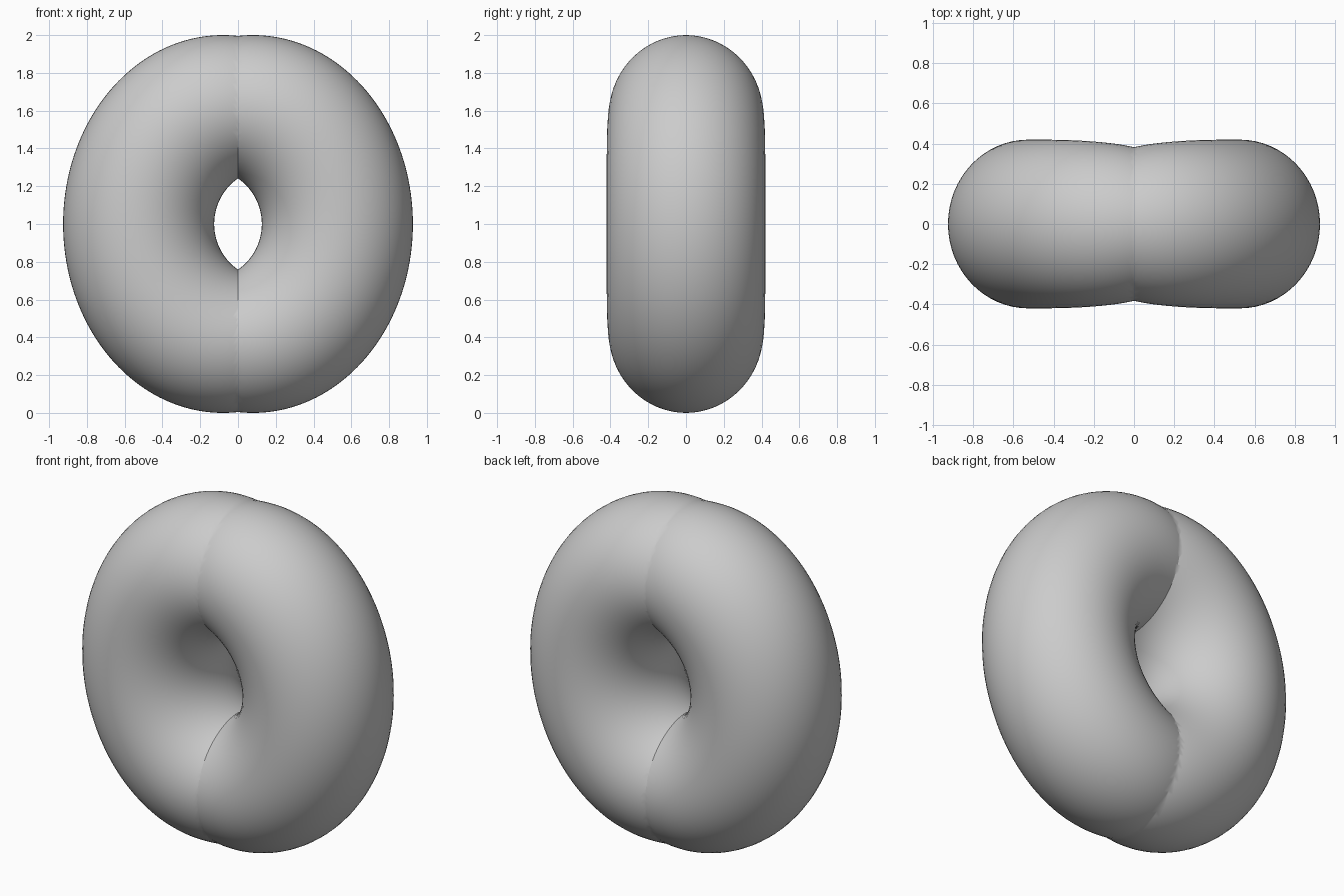
import bpy, bmesh
from math import sin, cos, pi, radians
from mathutils import Vector

if "Cube" in bpy.data.objects:
    bpy.data.objects.remove(bpy.data.objects["Cube"])

ARC, SIDES, SPAN = 112, 64, radians(110)


def section(bm, t):
    """Rounded tube section between the inner and outer outline at angle t."""
    outer = Vector((0.08 + 0.846 * cos(t), 0, 1 + sin(t)))
    inner = Vector((-0.168 + 0.294 * cos(t), 0, 1 + 0.294 * sin(t)))
    mid, half = (outer + inner) / 2, (outer - inner) / 2
    depth = 0.42 - 0.04 * (abs(t) / radians(86)) ** 5
    return [bm.verts.new(mid + half * cos(a) + Vector((0, depth * sin(a), 0)))
            for a in (2 * pi * k / SIDES for k in range(SIDES))]


# Right half: a bent tube that narrows towards its ends
bm = bmesh.new()
rings = [section(bm, SPAN * (2 * i / ARC - 1)) for i in range(ARC + 1)]
for r0, r1 in zip(rings, rings[1:]):
    for k in range(SIDES):
        n = (k + 1) % SIDES
        bm.faces.new((r0[k], r0[n], r1[n], r1[k]))

# Trim at the centre plane
bmesh.ops.bisect_plane(bm, geom=bm.verts[:] + bm.edges[:] + bm.faces[:], dist=1e-5,
                       plane_co=(0, 0, 0), plane_no=(1, 0, 0), clear_inner=True)

# Mirror to the left half and weld along the crease
copy = bmesh.ops.duplicate(bm, geom=bm.verts[:] + bm.edges[:] + bm.faces[:])["geom"]
for v in copy:
    if isinstance(v, bmesh.types.BMVert):
        v.co.x = -v.co.x
bmesh.ops.remove_doubles(bm, verts=bm.verts[:], dist=1e-4)
bmesh.ops.recalc_face_normals(bm, faces=bm.faces[:])

mesh = bpy.data.meshes.new("ring")
bm.to_mesh(mesh)
bm.free()
ring = bpy.data.objects.new("ring", mesh)
bpy.context.collection.objects.link(ring)

# Smooth surface with the crease kept sharp
bpy.context.view_layer.objects.active = ring
ring.select_set(True)
bpy.ops.object.shade_smooth_by_angle(angle=radians(30))
